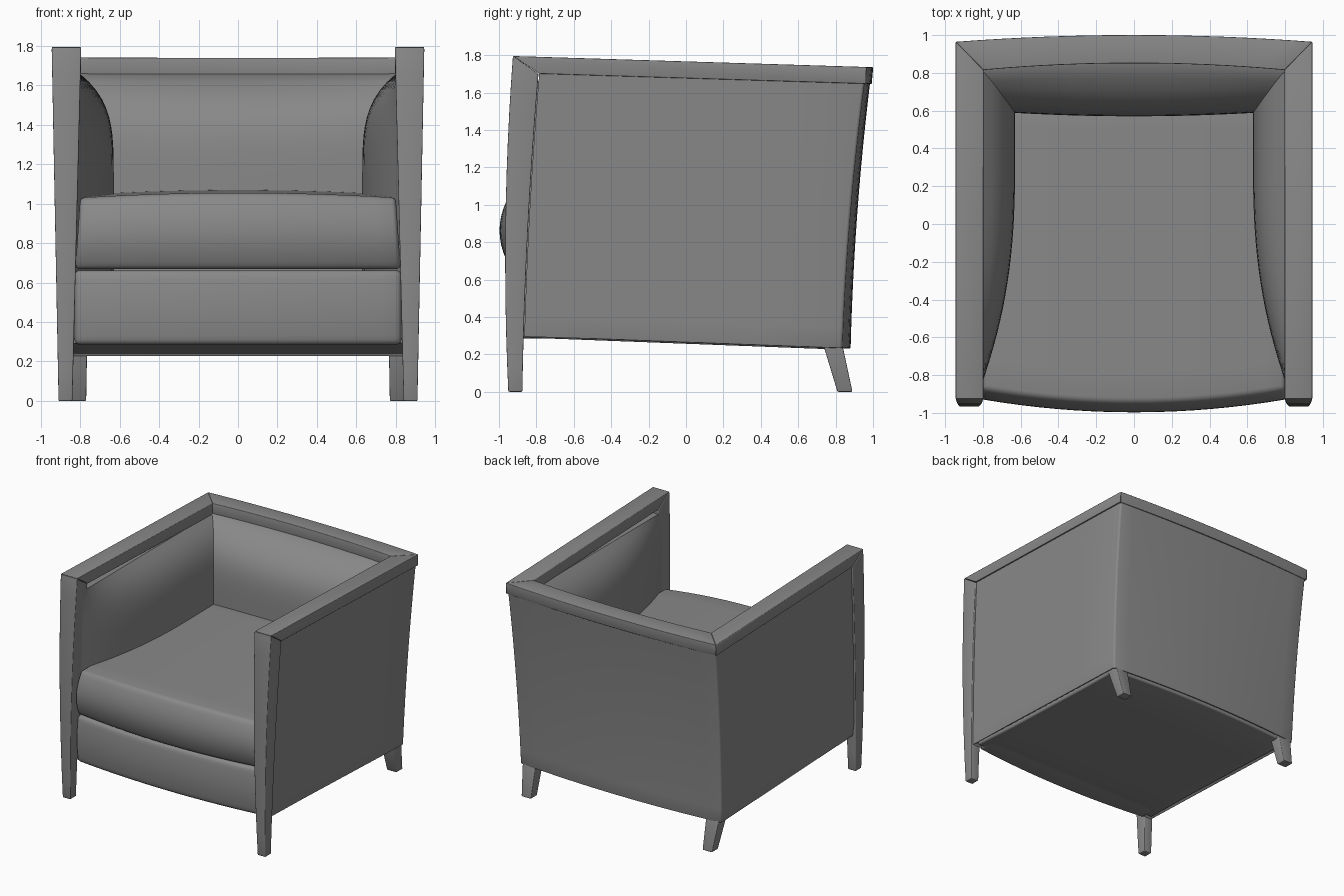
import bpy, bmesh, math

cube = bpy.data.objects.get("Cube")
if cube:
    bpy.data.objects.remove(cube, do_unlink=True)

GREY = (0.25, 0.25, 0.25, 1)
mat = bpy.data.materials.new("plain grey")
mat.use_nodes = True
mat.diffuse_color = GREY
mat.node_tree.nodes["Principled BSDF"].inputs["Base Color"].default_value = GREY


def lerp(a, b, t):
    return a + (b - a) * t


def unit_box(cuts):
    """Unit box with a chosen number of cuts along each axis."""
    bm = bmesh.new()
    bmesh.ops.create_cube(bm, size=1)
    bmesh.ops.translate(bm, verts=bm.verts, vec=(0.5, 0.5, 0.5))
    for axis, n in enumerate(cuts):
        if n:
            along = [e for e in bm.edges
                     if abs(e.verts[0].co[axis] - e.verts[1].co[axis]) > 0.9]
            bmesh.ops.subdivide_edges(bm, edges=along, cuts=n, use_grid_fill=True)
    return bm


def warp(bm, shape):
    for v in bm.verts:
        v.co = shape(*v.co)


def finish(bm, name, bevel=0.0, mirror=False):
    """Round the hard edges, make the object and smooth it."""
    bm.normal_update()
    if bevel:
        hard = [e for e in bm.edges
                if len(e.link_faces) == 2 and e.calc_face_angle() > math.radians(40)]
        bmesh.ops.bevel(bm, geom=hard, offset=bevel, segments=3, profile=0.5,
                        affect='EDGES', clamp_overlap=True)
    mesh = bpy.data.meshes.new(name)
    bm.to_mesh(mesh)
    bm.free()
    mesh.materials.append(mat)
    ob = bpy.data.objects.new(name, mesh)
    bpy.context.collection.objects.link(ob)
    bpy.ops.object.select_all(action='DESELECT')
    ob.select_set(True)
    bpy.context.view_layer.objects.active = ob
    bpy.ops.object.shade_smooth_by_angle(angle=math.radians(38))
    if mirror:
        ob.modifiers.new("Mirror", 'MIRROR').use_mirror_merge = False
    return ob


def part(name, shape, cuts, bevel=0.0, mirror=False):
    bm = unit_box(cuts)
    warp(bm, shape)
    return finish(bm, name, bevel, mirror)


# Shared guide curves
def leg_back(z):
    t = z / 1.8
    return -0.875 + 0.03 * t + 0.065 * t * t


def leg_front(z):
    t = z / 1.8
    return -0.95 - 0.086 * t + 0.111 * t * t


def leg_inner(z):
    return 0.84 - 0.025 * z


def rail_top(y):
    return 1.795 - 0.031 * (y + 0.925)


def bow(x, half):
    return 1 - (x / half) ** 2


def pad_swell(z):
    return 1 - max(0, (z - 1.05) / 0.61) ** 4.5


# Front legs, with the top cut on the mitre
def front_leg(u, v, w):
    z = w * lerp(1.795, 1.70, v)
    x = lerp(leg_inner(z), 0.91 + 0.0195 * z, u)
    return x, lerp(leg_front(z), leg_back(z), v), z


part("front_leg", front_leg, (0, 0, 11), 0.006, True)


# Splayed rear legs
def rear_leg(u, v, w):
    x = lerp(lerp(0.77, 0.765, w), lerp(0.855, 0.885, w), u)
    y = lerp(lerp(0.81, 0.725, w), lerp(0.89, 0.83, w), v)
    return x, y, w * 0.28


part("rear_leg", rear_leg, (0, 0, 0), 0.006, True)


# Arm rails and back rail, mitred together
def arm_rail(u, v, w):
    x = lerp(0.797, 0.944, u)
    y = lerp(lerp(-0.785, -0.925, w), lerp(0.815, 0.965, u), v)
    return x, y, rail_top(y) - 0.09 * (1 - w)


def back_rail(u, v, w):
    half = lerp(0.797, 0.944, v)
    x = lerp(-half, half, u)
    y = lerp(0.815, 0.965, v) + 0.036 * bow(x, half)
    return x, y - 0.008 * (1 - w) * v, rail_top(y) - 0.09 * (1 - w)


part("arm_rail", arm_rail, (0, 0, 0), 0.005, True)
part("back_rail", back_rail, (15, 0, 0), 0.005)


# Outer shell: open at the top and front, recessed underneath
def shell(u, v, w):
    flat_y = lerp(-0.87, 0.84, v)
    z = lerp(0.225 + 0.038 * (0.835 - flat_y), rail_top(flat_y) - 0.08, w)
    half = lerp(0.903, 0.934, w)
    x = lerp(-half, half, u)
    rear = 0.835 + 0.05 * w + 0.07 * w * w + lerp(0.045, 0.03, w) * bow(x, half)
    return x, lerp(leg_back(z) + 0.004, rear, v), z


bm = unit_box((13, 3, 11))
opening = [f for f in bm.faces
           if all(v.co.z > 0.999 for v in f.verts) or all(v.co.y < 0.001 for v in f.verts)]
bmesh.ops.delete(bm, geom=opening, context='FACES')
base = [f for f in bm.faces if all(v.co.z < 0.001 for v in f.verts)]
warp(bm, shell)
bm.normal_update()
bmesh.ops.inset_region(bm, faces=base, thickness=0.035, use_boundary=True)
bmesh.ops.extrude_face_region(bm, geom=base)
raised = {v for f in base for v in f.verts}
bmesh.ops.translate(bm, verts=list(raised), vec=(0, 0, 0.03))
finish(bm, "outer_shell", 0.015)


# Padded arm and back linings
def arm_pad(u, v, w):
    y, z = lerp(-0.86, 0.80, v), lerp(0.6, 1.66, w)
    depth = 1 - max(0, (0.3 - y) / 1.16) ** 2.4
    rim = leg_inner(z) + 0.004
    return lerp(rim - (rim - 0.63) * depth * pad_swell(z), 0.87, u), y, z


def back_pad(u, v, w):
    x, z = lerp(-0.81, 0.81, u), lerp(0.6, 1.66, w)
    swell = (0.215 + 0.07 * bow(x, 0.81)) * pad_swell(z)
    return x, 0.815 + 0.04 * bow(x, 0.81) - swell + 0.03 * v, z


part("arm_pad", arm_pad, (0, 23, 23), 0, True)
part("back_pad", back_pad, (19, 0, 23))


# Seat cushion with a crowned top and a rounded front
def seat_cushion(u, v, w):
    half = lerp(0.825, 0.80, w)
    x = lerp(-half, half, u)
    front = -0.872 - 0.07 * bow(x, half) - 0.055 * (4 * w * (1 - w))
    top = lerp(1.03, 1.045, v) + 0.025 * bow(x, half)
    return x, lerp(front, 0.66, v), lerp(0.668, top, w)


# Front panel below the cushion
def front_panel(u, v, w):
    x = lerp(-0.828, 0.828, u)
    front = -0.88 - 0.05 * bow(x, 0.828) - 0.02 * (4 * w * (1 - w))
    return x, lerp(front, -0.5, v), lerp(0.285, 0.662, w)


part("seat_cushion", seat_cushion, (15, 9, 9), 0.022)
part("front_panel", front_panel, (15, 2, 7), 0.025)
